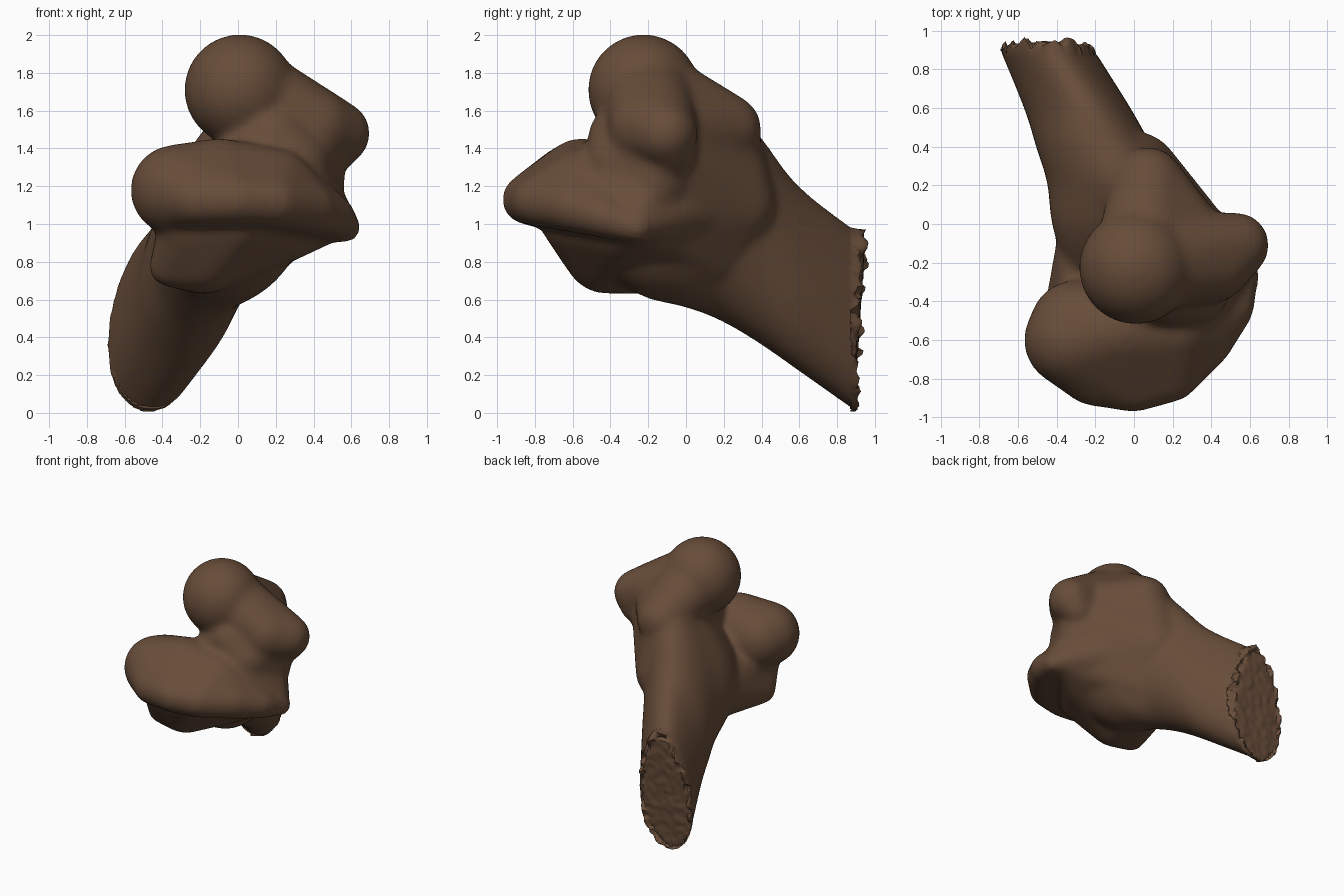
import bpy, bmesh, math
from mathutils import Matrix, Vector, noise

cube = bpy.data.objects.get("Cube")
if cube:
    bpy.data.objects.remove(cube, do_unlink=True)

bone = bpy.data.materials.new("dark_brown_bone")
bone.use_nodes = True
COLOUR = (0.135, 0.073, 0.041, 1)
bone.diffuse_color = COLOUR
bone.node_tree.nodes["Principled BSDF"].inputs["Base Color"].default_value = COLOUR

bm = bmesh.new()


def ball(x, y, z, r):
    m = Matrix.Translation((x, y, z))
    return bmesh.ops.create_icosphere(bm, subdivisions=4, radius=r, matrix=m)["verts"]


def hull(*balls):
    """Smooth mass stretched around balls given as (x, y, z, radius)."""
    points = []
    for b in balls:
        verts = ball(*b)
        points += [v.co.copy() for v in verts]
        bmesh.ops.delete(bm, geom=verts, context='VERTS')
    bmesh.ops.convex_hull(bm, input=[bm.verts.new(p) for p in points])
    bmesh.ops.delete(bm, geom=[v for v in bm.verts if not v.link_faces], context='VERTS')


def blend(p, q, r, s, t):
    """Smooth curve from q to r, with neighbours p and s."""
    return [b + t / 2 * (c - a + t * (2 * a - 5 * b + 4 * c - d + t * (3 * (b - c) + d - a)))
            for a, b, c, d in zip(p, q, r, s)]


def shaft(sections, sides=48, steps=6):
    """Loft of tilted teardrops (y, x, z, long radius, short radius, tilt)."""
    k = [sections[0], *sections, sections[-1]]
    dense = [blend(*k[i:i + 4], j / steps) for i in range(len(k) - 3) for j in range(steps)]
    rings = []
    for y, x, z, a, b, tilt in dense + [sections[-1]]:
        s, c = math.sin(math.radians(tilt)), math.cos(math.radians(tilt))
        ring = []
        for i in range(sides):
            p = math.tau * i / sides
            u, v = a * math.cos(p), b * math.sin(p) * (1 - 0.2 * math.cos(p))
            ring.append(bm.verts.new((x + u * s + v * c, y, z + u * c - v * s)))
        rings.append(ring)
    for r, q in zip(rings, rings[1:]):
        for i in range(sides):
            n = (i + 1) % sides
            bm.faces.new((r[i], r[n], q[n], q[i]))
    bm.faces.new(rings[0])
    bm.faces.new(rings[-1])


# Shaft flaring forward from the broken end
shaft([(0.93, -0.46, 0.465, 0.48, 0.235, 3), (0.6, -0.28, 0.71, 0.495, 0.265, 9),
       (0.4, -0.185, 0.91, 0.56, 0.28, 13), (0.2, -0.08, 1.09, 0.63, 0.30, 17),
       (0, 0.02, 1.13, 0.6, 0.36, 25), (-0.2, 0.05, 1.08, 0.5, 0.33, 30),
       (-0.35, 0.08, 1.08, 0.42, 0.26, 30)])

# Upper knuckle, its rear shoulder and its side lip
ball(0.01, -0.225, 1.71, 0.295)
hull((0.05, -0.15, 1.65, 0.25), (0.07, 0.21, 1.5, 0.19), (0.28, -0.08, 1.5, 0.2))
hull((0.07, -0.2, 1.68, 0.25), (0.4, -0.2, 1.51, 0.21), (0.53, -0.11, 1.48, 0.17),
     (0.5, -0.07, 1.38, 0.12), (0.15, -0.2, 1.4, 0.25))

# Lower knuckle, one rounded mass tapering to a side point
hull((-0.33, -0.6, 1.18, 0.24), (-0.3, -0.53, 1.17, 0.24), (-0.1, -0.55, 1.235, 0.22),
     (0.2, -0.54, 1.2, 0.2), (-0.22, -0.8, 1.13, 0.14), (0, -0.845, 1.13, 0.13),
     (0.2, -0.79, 1.12, 0.13), (0.38, -0.61, 1.09, 0.13), (0.51, -0.44, 1.04, 0.11),
     (0.57, -0.26, 0.98, 0.08))

# Saddle between the knuckles
hull((0.12, -0.29, 1.35, 0.24), (0.18, -0.32, 1.45, 0.2), (0.3, -0.34, 1.32, 0.19),
     (0.36, -0.16, 1.25, 0.2), (0.45, -0.18, 1.15, 0.11), (0.4, -0.14, 1.45, 0.18))
hull((0.3, -0.35, 1.2, 0.2), (0.5, -0.25, 1.05, 0.11), (0.1, -0.45, 1.15, 0.23),
     (0.42, -0.2, 1.18, 0.12))

# Flank running from the saddle back into the shaft
hull((0.42, -0.17, 1.2, 0.13), (0.4, -0.15, 1.42, 0.17), (0.37, -0.2, 1.01, 0.13),
     (0, 0.24, 1.1, 0.24), (0.02, 0.2, 1.4, 0.2), (0, 0.1, 0.85, 0.2))

# Swelling under the lower knuckle
hull((-0.18, -0.42, 0.86, 0.23), (-0.37, -0.47, 0.77, 0.1), (0.22, -0.3, 0.99, 0.2),
     (0, -0.6, 1.02, 0.17), (-0.25, -0.58, 1.0, 0.17), (-0.15, -0.1, 0.88, 0.25),
     (0.5, -0.21, 1.01, 0.1), (0.18, 0, 1.1, 0.22))

bmesh.ops.recalc_face_normals(bm, faces=bm.faces)
mesh = bpy.data.meshes.new("bone_end")
bm.to_mesh(mesh)
bm.free()
obj = bpy.data.objects.new("bone_end", mesh)
bpy.context.collection.objects.link(obj)

# Fuse the parts into one skin
remesh = obj.modifiers.new("fuse", 'REMESH')
remesh.mode = 'VOXEL'
remesh.voxel_size = 0.02
soften = obj.modifiers.new("soften", 'SMOOTH')
soften.factor = 0.5
soften.iterations = 20
bpy.context.view_layer.update()
fused = bpy.data.meshes.new_from_object(obj.evaluated_get(bpy.context.evaluated_depsgraph_get()))
obj.modifiers.clear()
obj.data = fused
bpy.data.meshes.remove(mesh)
fused.name = "bone_end"

# Ragged broken end: pitted centre and splintered rim
normals = [v.normal.copy() for v in fused.vertices]
for v, n in zip(fused.vertices, normals):
    if v.co.y > 0.88:
        shift = (v.co.z - 0.47) * 0.07
        if n.y > 0.95:
            shift += 0.012 * noise.noise(v.co * 25) - 0.015
        elif n.y > 0.2:
            shift += 0.06 * noise.noise(v.co * 17)
        else:
            shift *= 0.5
        v.co.y += shift

fused.materials.clear()
fused.materials.append(bone)
for p in fused.polygons:
    p.material_index = 0
bpy.ops.object.select_all(action='DESELECT')
obj.select_set(True)
bpy.context.view_layer.objects.active = obj
bpy.ops.object.shade_smooth_by_angle(angle=math.radians(35))
